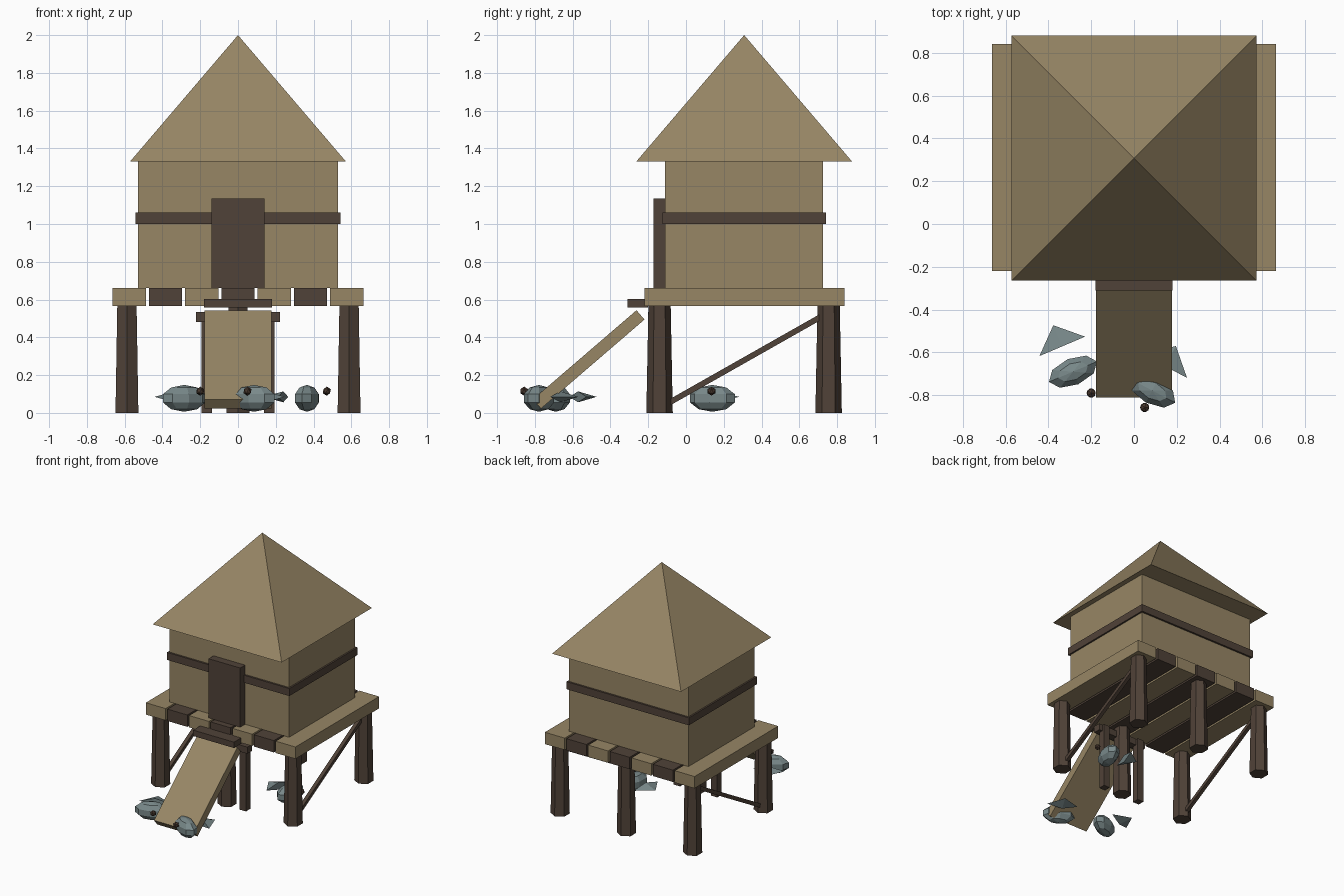
import bpy, bmesh, math
from mathutils import Matrix, Vector

if "Cube" in bpy.data.objects:
    bpy.data.objects.remove(bpy.data.objects["Cube"])


def material(name, rgb):
    m = bpy.data.materials.new(name)
    lin = [((c / 255 + 0.055) / 1.055) ** 2.4 for c in rgb]
    m.diffuse_color = (*lin, 1)
    m.use_nodes = True
    m.node_tree.nodes["Principled BSDF"].inputs["Base Color"].default_value = m.diffuse_color
    return m


TAN = material("tan_wood", (151, 134, 101))
DARK = material("dark_wood", (80, 66, 56))
GREY = material("fish_grey", (121, 137, 138))
EYE = material("eye_brown", (72, 56, 46))


def finish(name, bm, mat):
    me = bpy.data.meshes.new(name)
    bm.to_mesh(me)
    bm.free()
    me.materials.append(mat)
    ob = bpy.data.objects.new(name, me)
    bpy.context.collection.objects.link(ob)
    return ob


def box(name, lo, hi, mat):
    bm = bmesh.new()
    lo, hi = Vector(lo), Vector(hi)
    m = Matrix.Translation((lo + hi) / 2) @ Matrix.Diagonal((*(hi - lo), 1))
    bmesh.ops.create_cube(bm, size=1, matrix=m)
    return finish(name, bm, mat)


def tilted_box(name, centre, size, angle, mat):
    # box rising towards +y
    bm = bmesh.new()
    m = (Matrix.Translation(centre) @ Matrix.Rotation(angle, 4, 'X')
         @ Matrix.Diagonal((*size, 1)))
    bmesh.ops.create_cube(bm, size=1, matrix=m)
    return finish(name, bm, mat)


def cone(name, sides, r1, r2, depth, matrix, mat):
    bm = bmesh.new()
    bmesh.ops.create_cone(bm, cap_ends=True, segments=sides, radius1=r1,
                          radius2=r2, depth=depth, matrix=matrix)
    bmesh.ops.remove_doubles(bm, verts=bm.verts, dist=1e-5)
    return finish(name, bm, mat)


# Platform planks, alternating colours
for i in range(7):
    x = (i - 3) * 0.192
    box("platform_plank", (x - 0.088, -0.22, 0.565), (x + 0.088, 0.84, 0.66),
        DARK if i % 2 else TAN)

# Hexagonal tapered stilts
for x in (-0.588, 0, 0.588):
    for y in (-0.14, 0.755):
        cone("stilt", 6, 0.07, 0.059, 0.565,
             Matrix.Translation((x, y, 0.2825)), DARK)

# Diagonal side braces
brace_angle = math.atan2(0.47, 0.83)
for x in (-0.588, 0.588):
    tilted_box("side_brace", (x, 0.31, 0.28), (0.03, 0.97, 0.03), brace_angle, DARK)

# Hut body
box("hut_walls", (-0.53, -0.11, 0.66), (0.53, 0.725, 1.335), TAN)
box("wall_band", (-0.543, -0.125, 1.0), (0.543, 0.74, 1.06), DARK)
box("door", (-0.14, -0.172, 0.66), (0.14, -0.1, 1.135), DARK)

# Pyramid roof
cone("roof", 4, 0.572 * math.sqrt(2), 0, 0.67,
     Matrix.Translation((0, 0.308, 1.665)) @ Matrix.Rotation(math.pi / 4, 4, 'Z'), TAN)

# Entrance step, ramp and its supports
box("step", (-0.181, -0.31, 0.557), (0.181, -0.2, 0.604), DARK)
tilted_box("ramp", (0, -0.515, 0.283), (0.357, 0.723, 0.065), math.radians(40.7), TAN)
for x in (-0.165, 0.165):
    box("ramp_post", (x - 0.028, -0.175, 0), (x + 0.028, -0.12, 0.53), DARK)
box("ramp_crossbar", (-0.223, -0.2, 0.48), (0.223, -0.14, 0.533), DARK)


# Fish: stretched body, loose flattened tail, eye
def fish(x, y, tail_deg, eye):
    a = math.radians(tail_deg)
    axis = Vector((math.cos(a), math.sin(a), 0))
    up = Vector((0, 0, 1))
    side = up.cross(axis)
    bm = bmesh.new()
    m = (Matrix.Translation((x, y, 0.077)) @ Matrix.Rotation(a - math.pi / 2, 4, 'Z')
         @ Matrix.Diagonal((0.128, 0.067, 0.071, 1)))
    bmesh.ops.create_uvsphere(bm, u_segments=8, v_segments=5, radius=1, matrix=m)
    finish("fish_body", bm, GREY)
    frame = Matrix((side, up, axis)).transposed().to_4x4()
    place = Matrix.Translation(Vector((x, y, 0.085)) + axis * 0.182)
    cone("fish_tail", 4, 0.116, 0, 0.107,
         place @ frame @ Matrix.Diagonal((1, 0.25, 1, 1)), GREY)
    bm = bmesh.new()
    bmesh.ops.create_icosphere(bm, subdivisions=1, radius=0.024,
                               matrix=Matrix.Translation((*eye, 0.115)))
    finish("fish_eye", bm, EYE)


fish(-0.285, -0.69, 113, (-0.2, -0.79))
fish(0.085, -0.778, 62, (0.05, -0.857))
fish(0.365, 0.14, 167, (0.47, 0.135))
